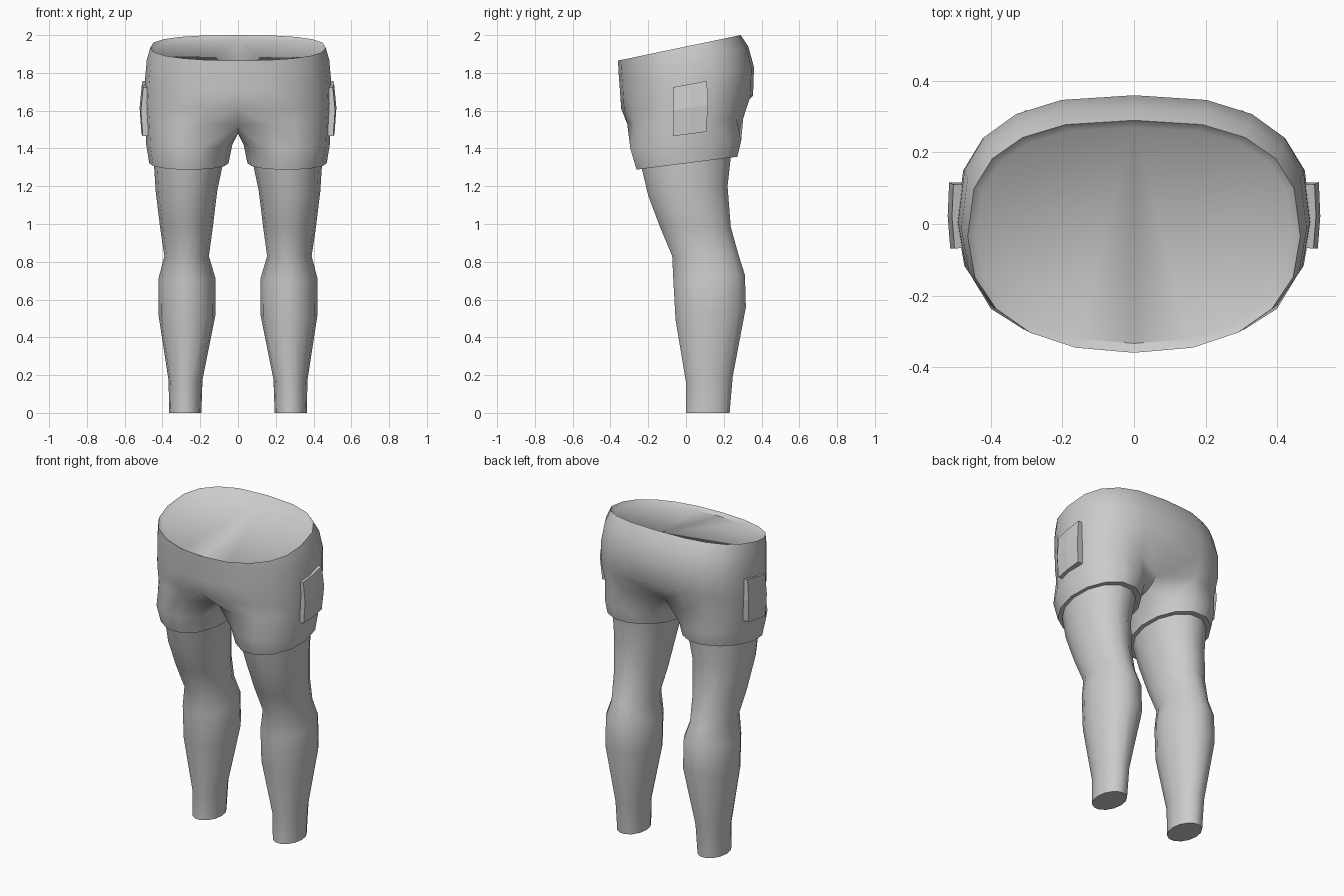
import bpy, bmesh
from math import sin, cos, pi, radians

if "Cube" in bpy.data.objects:
    bpy.data.objects.remove(bpy.data.objects["Cube"])

N = 14   # sides of a leg loop
ARC = 10  # segments of the half waist loop (front centre to back centre)


def finish(bm, name, smooth=True):
    """Mirror the half across x, make the object and shade it."""
    bmesh.ops.mirror(bm, geom=bm.verts[:] + bm.edges[:] + bm.faces[:], axis='X', merge_dist=1e-4)
    bmesh.ops.recalc_face_normals(bm, faces=bm.faces[:])
    me = bpy.data.meshes.new(name)
    bm.to_mesh(me)
    bm.free()
    ob = bpy.data.objects.new(name, me)
    bpy.context.collection.objects.link(ob)
    bpy.ops.object.select_all(action='DESELECT')
    ob.select_set(True)
    bpy.context.view_layer.objects.active = ob
    if smooth:
        bpy.ops.object.shade_smooth_by_angle(angle=radians(42))
    return ob


def place(bm, x, s, yf, zf, yb, zb):
    """Point at x; s runs from -1 (front) to 1 (back) on a tilted loop."""
    t = (s + 1) / 2
    return bm.verts.new((x, yf + (yb - yf) * t, zf + (zb - zf) * t))


def half_loop(bm, w, yf, zf, yb, zb):
    loop = []
    for k in range(ARC + 1):
        a = pi * k / ARC
        c = cos(a)
        n = 2.25 if c > 0 else 2.65
        x = 0 if k in (0, ARC) else w * sin(a) ** (2 / n)
        s = (-1 if c > 0 else 1) * abs(c) ** (2 / n)
        loop.append(place(bm, x, s, yf, zf, yb, zb))
    return loop


def leg_loop(bm, cx, rx, yf, zf, yb, zb):
    loop = []
    for k in range(N):
        a = pi + 2 * pi * (k + 2) / N
        s = max(-1, min(1, sin(a) / sin(radians(77.14))))
        loop.append(place(bm, cx + rx * cos(a), s, yf, zf, yb, zb))
    return loop


def bridge(bm, a, b, closed):
    n = len(a)
    for i in range(n if closed else n - 1):
        j = (i + 1) % n
        bm.faces.new((a[i], a[j], b[j], b[i]))


# Shorts: waist cap, hips, crotch and two leg openings
bm = bmesh.new()
hips = [half_loop(bm, *r) for r in (
    (0.442, -0.334, 1.850, 0.270, 1.976),
    (0.465, -0.360, 1.865, 0.290, 2.000),
    (0.483, -0.357, 1.800, 0.330, 1.940),
    (0.492, -0.350, 1.710, 0.360, 1.830),
    (0.496, -0.343, 1.610, 0.355, 1.680),
    (0.490, -0.325, 1.530, 0.315, 1.560))]
bm.faces.new(hips[0])
crotch = hips[-1]
crotch[0].co = (0, -0.21, 1.52)
crotch[-1].co = (0, 0.21, 1.54)
for a, b in zip(hips, hips[1:]):
    bridge(bm, a, b, False)
top = crotch + [bm.verts.new((0, y, 1.48)) for y in (0.11, 0.01, -0.10)]
for r in ((0.258, 0.228, -0.295, 1.400, 0.292, 1.440),
          (0.260, 0.210, -0.262, 1.288, 0.272, 1.356),
          (0.260, 0.180, -0.230, 1.295, 0.235, 1.355)):
    low = leg_loop(bm, *r)
    bridge(bm, top, low, True)
    top = low
finish(bm, "shorts")

# Legs: thigh, knee, calf, ankle
bm = bmesh.new()
legs = [leg_loop(bm, *r) for r in (
    (0.260, 0.187, -0.240, 1.320, 0.240, 1.380),
    (0.273, 0.163, -0.200, 1.150, 0.220, 1.200),
    (0.273, 0.140, -0.138, 0.985, 0.237, 0.985),
    (0.272, 0.118, -0.073, 0.830, 0.280, 0.830),
    (0.270, 0.150, -0.067, 0.700, 0.312, 0.730),
    (0.270, 0.152, -0.055, 0.490, 0.317, 0.560),
    (0.278, 0.090, 0.000, 0.160, 0.247, 0.190),
    (0.279, 0.085, 0.000, 0.000, 0.231, 0.000))]
for a, b in zip(legs, legs[1:]):
    bridge(bm, a, b, True)
bm.faces.new(legs[-1])
finish(bm, "legs")

# Side pockets: curved plates lying on the hips
bm = bmesh.new()
rows = []
for lean, edge, zf, zb in ((0.0, 0.11, 1.722, 1.756), (0.012, 0.116, 1.60, 1.63), (0.002, 0.106, 1.466, 1.49)):
    rows.append([bm.verts.new((x + lean, y, z)) for x, y, z in (
        (0.482, -0.067, zf), (0.489, 0.022, (zf + zb) / 2), (0.485, edge, zb))])
for a, b in zip(rows, rows[1:]):
    bridge(bm, a, b, False)
pocket = finish(bm, "side_pockets", smooth=False)
mod = pocket.modifiers.new("thickness", 'SOLIDIFY')
mod.thickness = 0.04
mod.offset = 0
